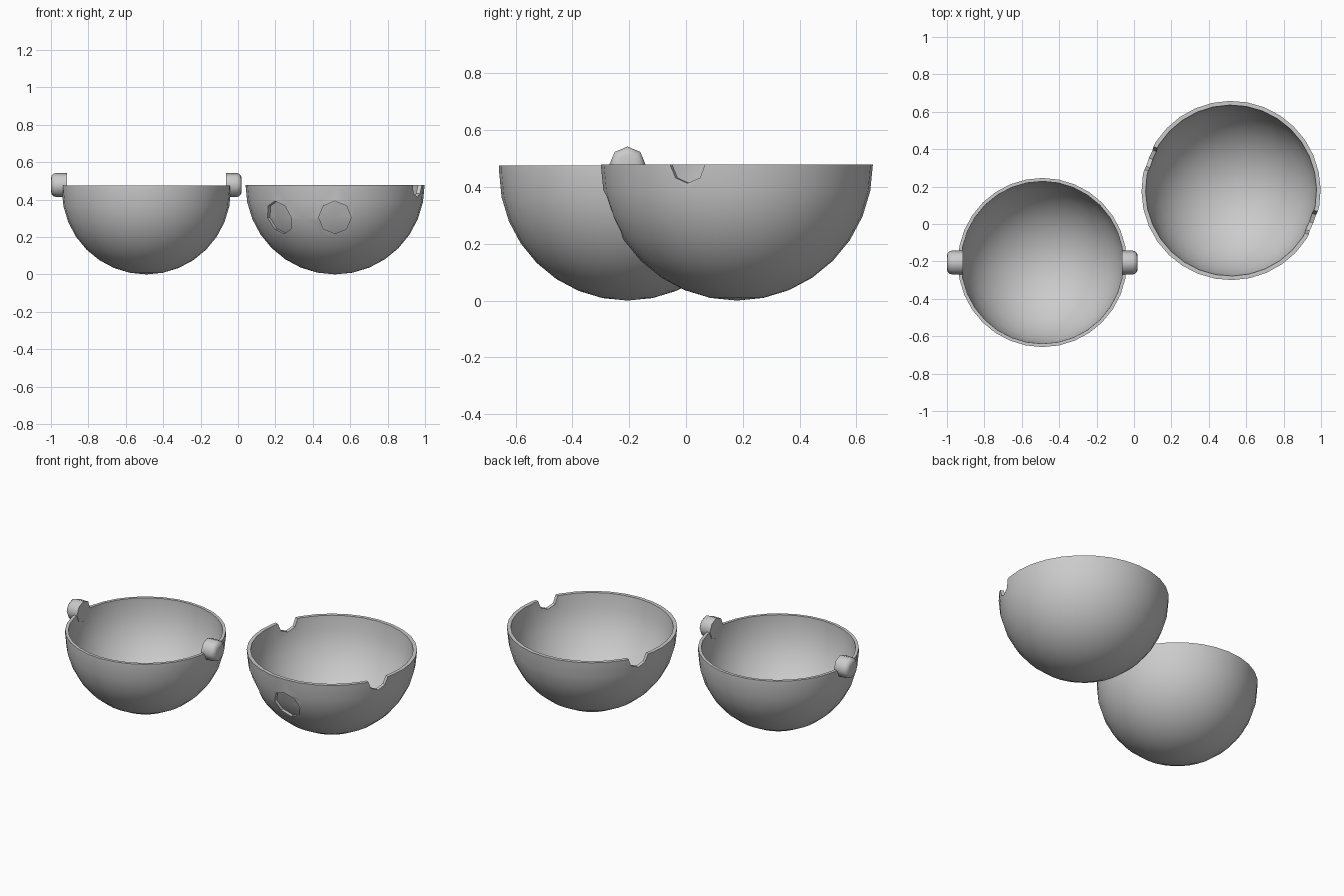
import bpy, bmesh
from math import sin, cos, pi, radians
from mathutils import Matrix, Vector

if "Cube" in bpy.data.objects:
    bpy.data.objects.remove(bpy.data.objects["Cube"])

SEG, RINGS = 32, 8


def finish(bm, name, matrix=None):
    bmesh.ops.remove_doubles(bm, verts=bm.verts, dist=1e-5)
    bmesh.ops.recalc_face_normals(bm, faces=bm.faces)
    if matrix:
        bm.transform(matrix)
    me = bpy.data.meshes.new(name)
    bm.to_mesh(me)
    bm.free()
    ob = bpy.data.objects.new(name, me)
    bpy.context.collection.objects.link(ob)
    return ob


def lathe(name, profile, matrix, steps=SEG):
    """Revolve an (r, z) profile around z."""
    bm = bmesh.new()
    vs = [bm.verts.new((r, 0, z)) for r, z in profile]
    es = [bm.edges.new(p) for p in zip(vs, vs[1:])]
    bmesh.ops.spin(bm, geom=vs + es, axis=(0, 0, 1), cent=(0, 0, 0),
                   angle=2 * pi, steps=steps)
    return finish(bm, name, matrix)


def arc(r, cz):
    """Quarter circle from the bottom pole up to the equator."""
    return [(r * sin(i * pi / 2 / RINGS), cz - r * cos(i * pi / 2 / RINGS))
            for i in range(RINGS + 1)]


def bowl(name, r, thick, height, matrix):
    outer, inner = arc(r, r), arc(r - thick, r)
    if height > r + 0.01:
        outer.append((r, height))
        inner.append((r - thick, height))
    return lathe(name, outer + inner[::-1], matrix)


def outward(angle, z=0):
    """Turn local z to point horizontally outward at the given angle."""
    return (Matrix.Translation((0, 0, z)) @ Matrix.Rotation(angle, 4, 'Z')
            @ Matrix.Rotation(pi / 2, 4, 'Y'))


def prism(name, radius, d0, d1, matrix):
    return lathe(name, [(0, d0), (radius, d0), (radius, d1), (0, d1)], matrix, 8)


def cut(ob, cutter):
    mod = ob.modifiers.new("cut", 'BOOLEAN')
    mod.operation, mod.solver, mod.object = 'DIFFERENCE', 'EXACT', cutter
    bpy.context.view_layer.objects.active = ob
    bpy.ops.object.modifier_apply(modifier=mod.name)
    bpy.data.objects.remove(cutter)


def smooth(ob, angle):
    bpy.ops.object.select_all(action='DESELECT')
    ob.select_set(True)
    bpy.context.view_layer.objects.active = ob
    bpy.ops.object.shade_smooth_by_angle(angle=radians(angle))


# Inner bowl with a short straight collar at the rim
at_left = Matrix.Translation((-0.49, -0.206, 0))
inner_bowl = bowl("inner_bowl", 0.452, 0.018, 0.475, at_left)
smooth(inner_bowl, 30)

# Hinge pegs, rounded at the outer end
peg_profile = [(0, 0.425), (0.064, 0.425), (0.064, 0.482), (0.060, 0.496),
               (0.050, 0.506), (0.036, 0.51), (0, 0.51)]
for side, a in (("right", 0), ("left", pi)):
    peg = lathe("hinge_peg_" + side, peg_profile, at_left @ outward(a, 0.478), 8)
    smooth(peg, 50)

# Outer bowl, turned a little about z
R, T, H = 0.479, 0.022, 0.479
at_right = Matrix.Translation((0.519, 0.179, 0)) @ Matrix.Rotation(radians(-21.6), 4, 'Z')
outer_bowl = bowl("outer_bowl", R, T, H, at_right)

# Rim notches that receive the pegs
for a in (0, pi):
    cut(outer_bowl, prism("notch_cutter", 0.066, 0.35, 0.6, at_right @ outward(a, H)))

# Shallow eye recesses whose floor follows the inside of the wall
for a in (-90 - 21.5, -90 + 21.5):
    eye = prism("eye_cutter", 0.087, 0.3, 0.55, at_right @ outward(radians(a), 0.305))
    core = lathe("eye_core", arc(R - T + 0.003, R) + [(R - T + 0.003, 0.6), (0, 0.6)], at_right)
    cut(eye, core)
    cut(outer_bowl, eye)
smooth(outer_bowl, 30)
